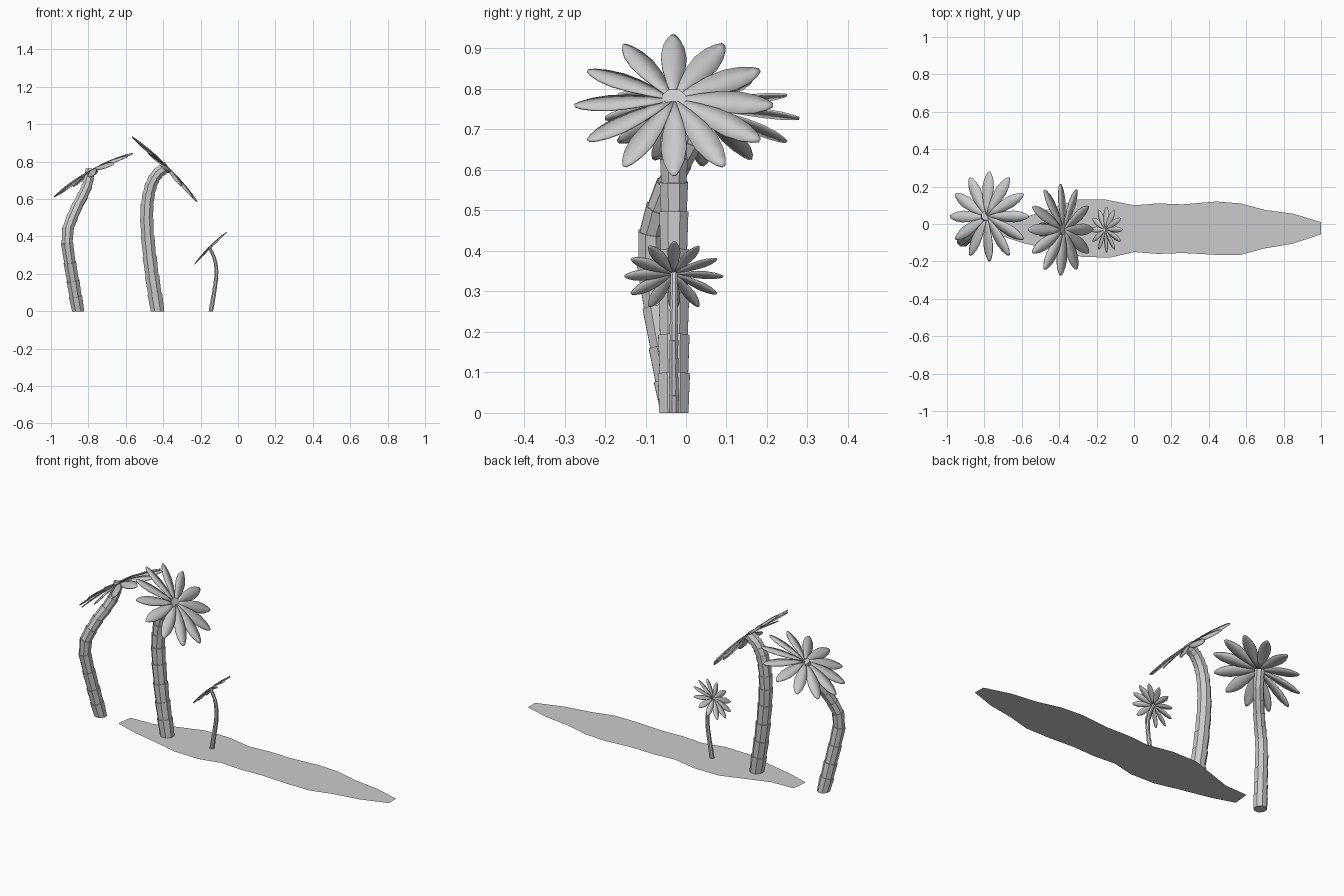
import bpy, bmesh, math
from mathutils import Vector, Matrix

cube = bpy.data.objects.get("Cube")
if cube:
    bpy.data.objects.remove(cube)

grey = bpy.data.materials.new("plain_grey")
grey.use_nodes = True
colour = (0.6, 0.6, 0.6, 1)
grey.diffuse_color = colour
grey.node_tree.nodes["Principled BSDF"].inputs["Base Color"].default_value = colour


def finish(bm, name):
    mesh = bpy.data.meshes.new(name)
    bm.to_mesh(mesh)
    bm.free()
    mesh.materials.append(grey)
    obj = bpy.data.objects.new(name, mesh)
    bpy.context.collection.objects.link(obj)
    return obj


def path_point(points, t):
    """Smooth curve through the points, t from 0 to 1."""
    n = len(points) - 1
    i = min(int(t * n), n - 1)
    u = t * n - i
    b, c = points[i], points[i + 1]
    a = points[i - 1] if i else b * 2 - c
    d = points[i + 2] if i + 2 <= n else c * 2 - b
    return (b * 2 + (c - a) * u + (a * 2 - b * 5 + c * 4 - d) * u ** 2
            + (b * 3 - a - c * 3 + d) * u ** 3) / 2


def trunk(name, points, base, top, segments, sides=8):
    """Stacked segments, each flaring towards its upper rim."""
    points = [Vector(p) for p in points]
    bm = bmesh.new()
    previous = None
    for k in range(segments * 2):
        seg, upper = divmod(k, 2)
        t = (seg + upper) / segments
        radius = (base + (top - base) * t) * (1.07 if upper else 0.95)
        tangent = path_point(points, min(t + 0.02, 1)) - path_point(points, max(t - 0.02, 0))
        if t == 0:
            tangent = Vector((0, 0, 1))
        turn = Vector((0, 0, 1)).rotation_difference(tangent)
        centre = path_point(points, t)
        ring = []
        for s in range(sides):
            a = math.tau * (s + 0.5) / sides
            ring.append(bm.verts.new(centre + turn @ Vector((math.cos(a), math.sin(a), 0)) * radius))
        if previous:
            for s in range(sides):
                n = (s + 1) % sides
                bm.faces.new((previous[s], previous[n], ring[n], ring[s]))
        else:
            bm.faces.new(ring[::-1])
        previous = ring
    bm.faces.new(previous)
    finish(bm, name)


# Leaf outline: distance along the leaf and half width, for a leaf of length 1
LEAF = [(0.02, 0.015), (0.25, 0.075), (0.45, 0.115), (0.65, 0.13),
        (0.82, 0.105), (0.94, 0.06), (1.0, 0.02)]


def crown(name, centre, length, tilt, droop, leaves=12):
    """Rosette of overlapping, slightly twisted leaves."""
    bm = bmesh.new()
    place = Matrix.Translation(centre) @ Matrix.Rotation(math.radians(tilt), 4, 'Y') @ Matrix.Scale(length, 4)
    for k in range(leaves):
        turn = place @ Matrix.Rotation(math.tau * k / leaves, 4, 'Z')
        rows = []
        for r, w in LEAF:
            rows.append([bm.verts.new(turn @ Vector((r, side * w, side * w * 0.2 - droop * r * r
                                                     - abs(side) * w * 0.1)))
                         for side in (-1, 0, 1)])
        for a, b in zip(rows, rows[1:]):
            for i in (0, 1):
                bm.faces.new((a[i], b[i], b[i + 1], a[i + 1]))
    obj = finish(bm, name)
    solid = obj.modifiers.new("thickness", 'SOLIDIFY')
    solid.thickness = length * 0.02
    bpy.context.view_layer.objects.active = obj
    obj.select_set(True)
    bpy.ops.object.shade_smooth_by_angle(angle=math.radians(40))
    obj.select_set(False)


# Flat ground
outline = [(-0.71, 0.035), (-0.57, 0.04), (-0.3, 0.13), (-0.15, 0.13), (0, 0.1), (0.13, 0.11),
           (0.26, 0.105), (0.44, 0.12), (0.57, 0.11), (0.7, 0.075), (0.85, 0.055), (1, 0.01),
           (1, -0.055), (0.85, -0.105), (0.7, -0.13), (0.57, -0.165), (0.44, -0.165),
           (0.26, -0.155), (0.13, -0.16), (0, -0.15), (-0.13, -0.18), (-0.28, -0.175),
           (-0.42, -0.14), (-0.6, -0.1), (-0.72, -0.06)]
bm = bmesh.new()
bm.faces.new([bm.verts.new((x, y, 0)) for x, y in reversed(outline)])
finish(bm, "ground")

# Tall curved palm
trunk("curved_palm_trunk", [(-0.855, -0.03, 0), (-0.885, -0.06, 0.18), (-0.915, -0.09, 0.4),
                            (-0.87, -0.055, 0.54), (-0.81, 0.01, 0.66), (-0.79, 0.045, 0.755)],
      0.037, 0.026, 11)
crown("curved_palm_leaves", (-0.788, 0.04, 0.755), 0.24, -29, 0.12)

# Tall leaning palm
trunk("leaning_palm_trunk", [(-0.43, -0.03, 0), (-0.465, -0.03, 0.23), (-0.488, -0.03, 0.48),
                             (-0.475, -0.03, 0.64), (-0.435, -0.03, 0.73), (-0.375, -0.03, 0.775)],
      0.041, 0.03, 12)
crown("leaning_palm_leaves", (-0.377, -0.03, 0.775), 0.245, 45, 0.08)

# Small palm
trunk("small_palm_trunk", [(-0.145, -0.03, 0), (-0.128, -0.03, 0.1), (-0.115, -0.03, 0.2),
                           (-0.125, -0.03, 0.28), (-0.155, -0.03, 0.345)],
      0.013, 0.009, 9)
crown("small_palm_leaves", (-0.154, -0.03, 0.345), 0.122, -45, 0.08)
